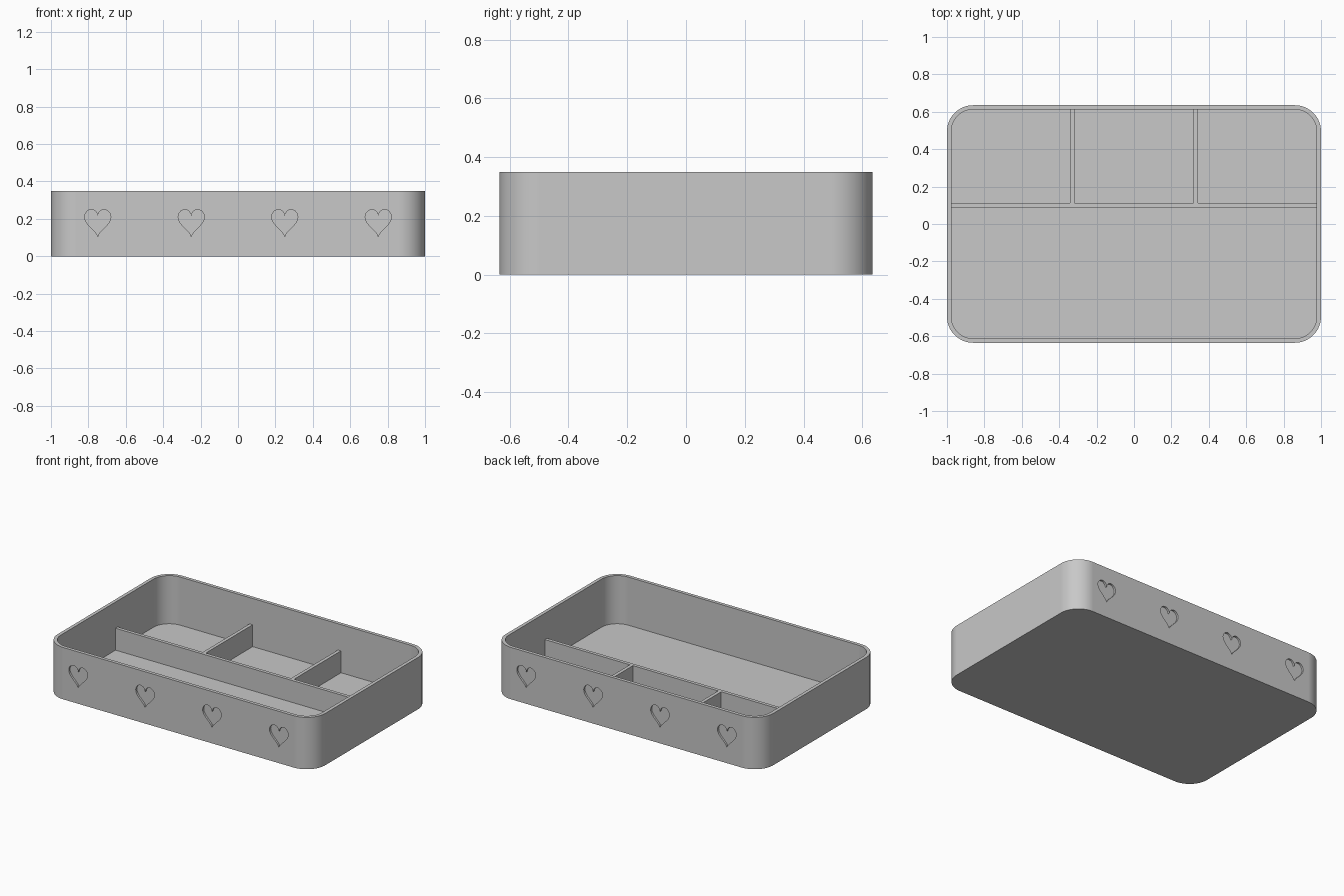
import bpy
import bmesh
from math import sin, cos, pi, radians

cube = bpy.data.objects.get("Cube")
if cube:
    bpy.data.objects.remove(cube, do_unlink=True)

HALF_X, HALF_Y, HEIGHT = 1.0, 0.635, 0.35
RADIUS, WALL, FLOOR = 0.14, 0.023, 0.025
DIVIDER_TOP = 0.173
RECESS = 0.013

grey = bpy.data.materials.new("light grey")
grey.use_nodes = True
colour = (0.58, 0.58, 0.58, 1)
grey.diffuse_color = colour
grey.node_tree.nodes["Principled BSDF"].inputs["Base Color"].default_value = colour


def prism(name, outline, offset):
    """Extrude a closed outline of 3D points by an offset vector."""
    bm = bmesh.new()
    face = bm.faces.new([bm.verts.new(p) for p in outline])
    result = bmesh.ops.extrude_face_region(bm, geom=[face])
    verts = [v for v in result["geom"] if isinstance(v, bmesh.types.BMVert)]
    bmesh.ops.translate(bm, verts=verts, vec=offset)
    bmesh.ops.recalc_face_normals(bm, faces=bm.faces)
    mesh = bpy.data.meshes.new(name)
    bm.to_mesh(mesh)
    bm.free()
    obj = bpy.data.objects.new(name, mesh)
    bpy.context.collection.objects.link(obj)
    mesh.materials.append(grey)
    return obj


def rounded_rectangle(inset, z, steps=16):
    r = RADIUS - inset
    points = []
    for corner, (sx, sy) in enumerate([(1, 1), (-1, 1), (-1, -1), (1, -1)]):
        for i in range(steps + 1):
            a = (corner + i / steps) * pi / 2
            points.append((sx * (HALF_X - RADIUS) + r * cos(a),
                           sy * (HALF_Y - RADIUS) + r * sin(a), z))
    return points


def heart(x, y, z, steps=48):
    points = []
    for i in range(steps):
        t = 2 * pi * i / steps
        up = 13 * cos(t) - 5 * cos(2 * t) - 2 * cos(3 * t) - cos(4 * t)
        points.append((x + 0.07 * sin(t) ** 3, y, z + 0.005 * up))
    return points


def box(name, x0, x1, y0, y1, z0, z1):
    return prism(name, [(x0, y0, z0), (x1, y0, z0), (x1, y1, z0), (x0, y1, z0)],
                 (0, 0, z1 - z0))


def cut(target, cutter):
    cutter.hide_render = True
    bpy.context.view_layer.objects.active = target
    mod = target.modifiers.new("cut", 'BOOLEAN')
    mod.operation = 'DIFFERENCE'
    mod.solver = 'EXACT'
    mod.object = cutter
    bpy.ops.object.modifier_apply(modifier=mod.name)
    bpy.data.objects.remove(cutter, do_unlink=True)


# Tray shell with a hollow inside
tray = prism("tray", rounded_rectangle(0, 0), (0, 0, HEIGHT))
cut(tray, prism("hollow_cutter", rounded_rectangle(WALL, FLOOR), (0, 0, HEIGHT)))

# Row of shallow heart recesses on the front and back walls
for side in (-1, 1):
    for x in (-0.75, -0.25, 0.25, 0.75):
        outline = heart(x, side * (HALF_Y - RECESS), 0.19)
        cut(tray, prism("heart_cutter", outline, (0, side * 0.05, 0)))

# Low dividers: one long, two short behind it
t = WALL / 2
grip = 0.005
long_y = 0.1
end_x, end_y = HALF_X - WALL + grip, HALF_Y - WALL + grip
box("long_divider", -end_x, end_x, long_y - t, long_y + t,
    FLOOR - grip, DIVIDER_TOP)
for name, x in (("right_divider", -0.33), ("left_divider", 0.33)):
    box(name, x - t, x + t, long_y + t - grip, end_y, FLOOR - grip, DIVIDER_TOP)

# Smooth rounded corners, crisp edges
bpy.ops.object.select_all(action='DESELECT')
tray.select_set(True)
bpy.context.view_layer.objects.active = tray
bpy.ops.object.shade_smooth_by_angle(angle=radians(30))
weighted = tray.modifiers.new("even shading", 'WEIGHTED_NORMAL')
weighted.keep_sharp = True
